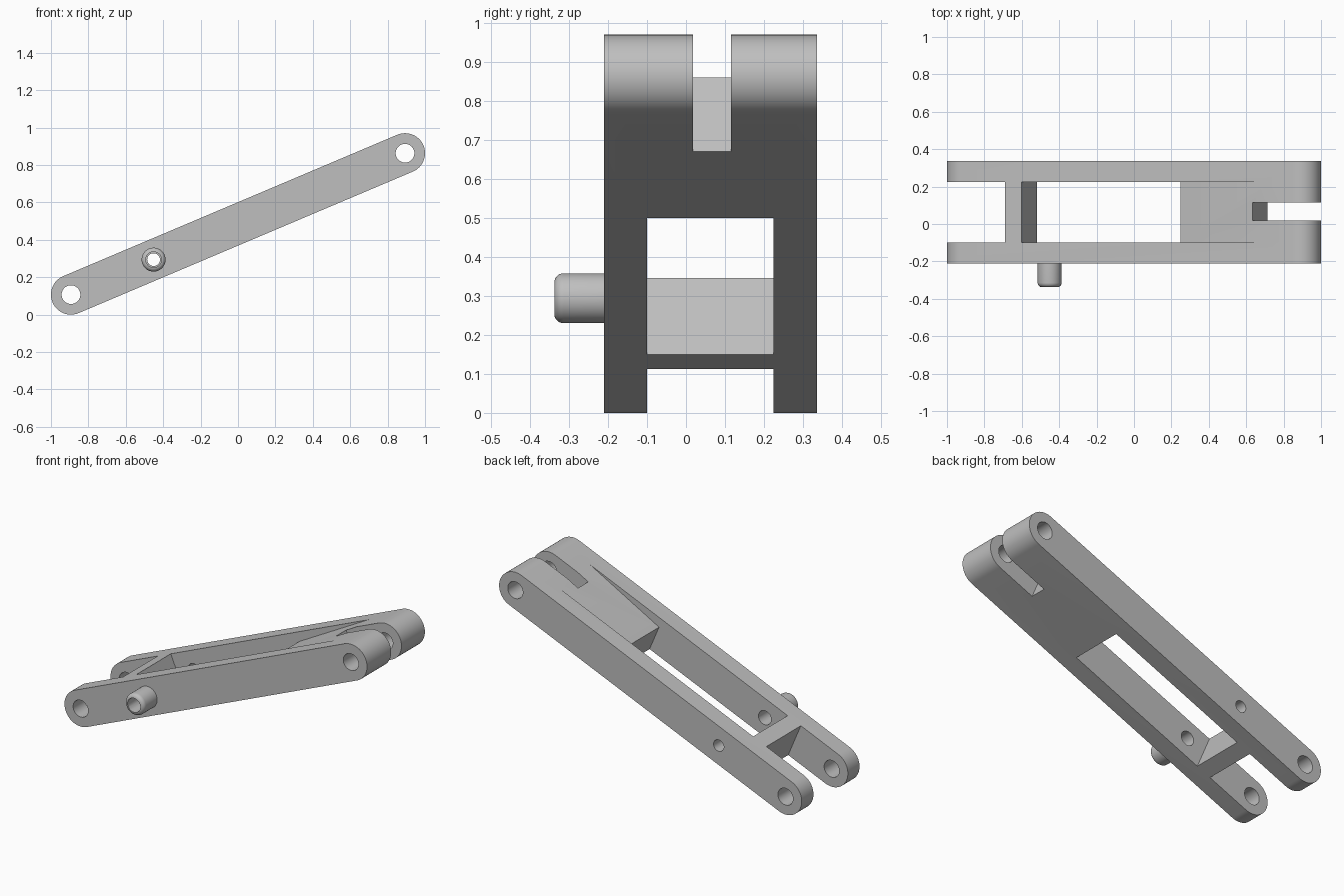
import bpy, bmesh, math
from mathutils import Vector, Matrix

cube = bpy.data.objects.get("Cube")
if cube:
    bpy.data.objects.remove(cube, do_unlink=True)

# Link dimensions: u runs along the link, n across its thickness
R = 0.107
RISE = 0.97
TILT = math.atan2(RISE - 2 * R, 2 - 2 * R)
HALF = math.hypot(RISE - 2 * R, 2 - 2 * R) / 2
FRONT, BACK = -0.21, 0.336
INNER_FRONT, INNER_BACK = -0.10, 0.225
PIN_U = -0.49

grey = bpy.data.materials.new("plain grey")
grey.use_nodes = True
grey.diffuse_color = (0.52, 0.52, 0.52, 1)
grey.node_tree.nodes["Principled BSDF"].inputs["Base Color"].default_value = (0.52, 0.52, 0.52, 1)


def arc(u, r, start, end, steps):
    angles = [start + (end - start) * i / steps for i in range(steps + 1)]
    return [(u + r * math.cos(a), r * math.sin(a)) for a in angles]


def circle(u, r):
    return arc(u, r, 0, 2 * math.pi, 48)[:-1]


def box(u0, u1):
    return [(u0, -0.3), (u1, -0.3), (u1, 0.3), (u0, 0.3)]


def prism(name, profile, y0, y1, rim=0):
    """Extrude a (u, n) profile from y0 to y1, optionally rounding the y0 rim."""
    bm = bmesh.new()
    base = bm.faces.new([bm.verts.new((u, y0, n)) for u, n in profile])
    grown = bmesh.ops.extrude_face_region(bm, geom=[base], use_keep_orig=True)
    verts = [g for g in grown["geom"] if isinstance(g, bmesh.types.BMVert)]
    bmesh.ops.translate(bm, vec=Vector((0, y1 - y0, 0)), verts=verts)
    bmesh.ops.recalc_face_normals(bm, faces=bm.faces)
    if rim:
        edges = [e for e in bm.edges if all(abs(v.co.y - y0) < 1e-5 for v in e.verts)]
        bmesh.ops.bevel(bm, geom=edges, offset=rim, segments=6, profile=0.5, affect='EDGES')
    bm.transform(Matrix.Translation((0, 0, RISE / 2)) @ Matrix.Rotation(-TILT, 4, 'Y'))
    mesh = bpy.data.meshes.new(name)
    bm.to_mesh(mesh)
    bm.free()
    mesh.materials.append(grey)
    obj = bpy.data.objects.new(name, mesh)
    bpy.context.collection.objects.link(obj)
    return obj


# Solid bar with rounded ends
q = math.pi / 2
link = prism("link_arm", arc(HALF, R, -q, q, 32) + arc(-HALF, R, q, 3 * q, 32), FRONT, BACK)

# Round pin boss on the front rail
boss = prism("pin_boss", circle(PIN_U, 0.064), -0.338, -0.15, rim=0.024)

# Window between the rails, with a sloping recess over the solid block
window = [(-0.608, -0.3), (0.292, -0.3), (0.292, 0.053), (0.81, R), (0.91, R + 0.0104),
          (0.91, 0.3), (-0.608, 0.3)]
cutters = [
    prism("window_cutter", window, INNER_FRONT, INNER_BACK),
    prism("fork_cutter", box(-1.5, -0.703), INNER_FRONT, INNER_BACK),
    prism("slot_cutter", box(0.73, 1.5), 0.018, 0.115),
    prism("boss_hole_cutter", circle(PIN_U, 0.042), -0.5, 0.05),
    prism("rear_hole_cutter", circle(PIN_U, 0.034), 0.05, 0.5),
]
for side in (-1, 1):
    cutters.append(prism("pivot_hole_cutter", circle(side * HALF, 0.05), -0.5, 0.5))

# Join the boss, then cut every opening
for helper in [boss] + cutters:
    helper.hide_render = True
    mod = link.modifiers.new(helper.name, 'BOOLEAN')
    mod.operation = 'UNION' if helper is boss else 'DIFFERENCE'
    mod.solver = 'EXACT'
    mod.object = helper

bpy.context.view_layer.update()
graph = bpy.context.evaluated_depsgraph_get()
result = bpy.data.meshes.new_from_object(link.evaluated_get(graph))
link.modifiers.clear()
link.data = result
for helper in [boss] + cutters:
    bpy.data.objects.remove(helper, do_unlink=True)

# Smooth round surfaces with crisp edges
bpy.ops.object.select_all(action='DESELECT')
link.select_set(True)
bpy.context.view_layer.objects.active = link
bpy.ops.object.shade_smooth_by_angle(angle=math.radians(30))
